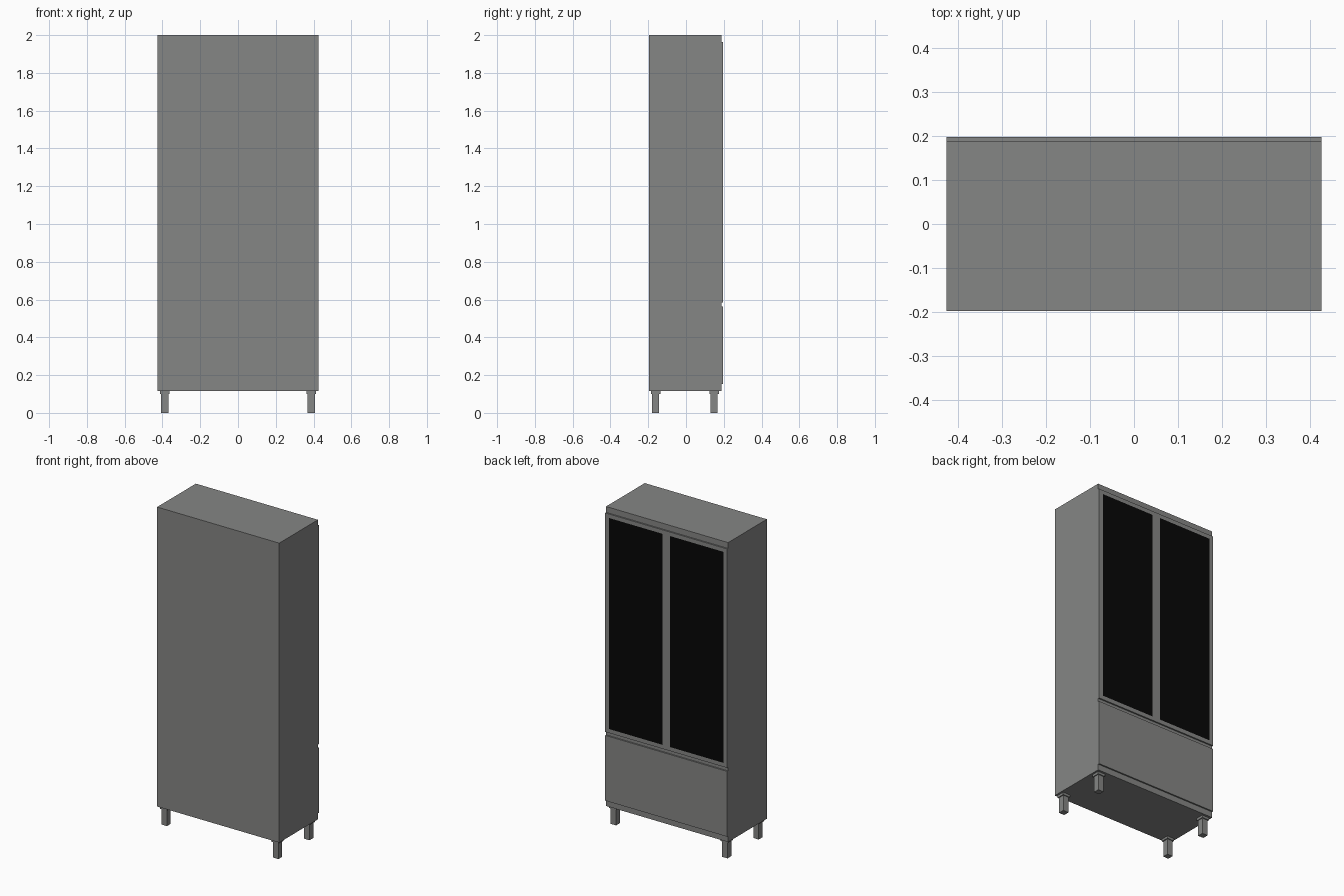
import bpy, bmesh
from mathutils import Vector

if "Cube" in bpy.data.objects:
    bpy.data.objects.remove(bpy.data.objects["Cube"])


def material(name, rgb):
    m = bpy.data.materials.new(name)
    m.diffuse_color = (*rgb, 1)
    m.use_nodes = True
    m.node_tree.nodes["Principled BSDF"].inputs["Base Color"].default_value = m.diffuse_color
    return m


GREY = material("cabinet grey", (0.235, 0.238, 0.233))
BLACK = material("dark glass", (0.002, 0.002, 0.002))


def box(name, x, y, z, cuts_x=(), cuts_z=(), mats=(GREY,)):
    """Box from ranges, optionally sliced along x and z."""
    bm = bmesh.new()
    bmesh.ops.create_cube(bm, size=1)
    for v in bm.verts:
        v.co = Vector([r[0] + (c + 0.5) * (r[1] - r[0]) for c, r in zip(v.co, (x, y, z))])
    for axis, cuts in (((1, 0, 0), cuts_x), ((0, 0, 1), cuts_z)):
        for c in cuts:
            bmesh.ops.bisect_plane(bm, geom=bm.verts[:] + bm.edges[:] + bm.faces[:],
                                   plane_co=Vector(axis) * c, plane_no=axis)
    bm.normal_update()
    me = bpy.data.meshes.new(name)
    bm.to_mesh(me)
    bm.free()
    for m in mats:
        me.materials.append(m)
    ob = bpy.data.objects.new(name, me)
    bpy.context.collection.objects.link(ob)
    return ob


W, BACK, BODY, DOOR = 0.425, -0.197, 0.188, 0.197

# Carcass and drawer front
box("cabinet_body", (-W, W), (BACK, BODY), (0.115, 2.0))
box("drawer_front", (-W, W), (BODY, DOOR), (0.152, 0.563))

# Glazed door pair: the panes are the inner faces on the door side
IN_X, OUT_X, LOW, HIGH = 0.027, 0.398, 0.61, 1.938
doors = box("glazed_doors", (-W, W), (BODY, DOOR), (0.585, 1.963),
            (-OUT_X, -IN_X, IN_X, OUT_X), (LOW, HIGH), (GREY, BLACK))
for f in doors.data.polygons:
    if f.normal.y > 0.9 and IN_X < abs(f.center.x) < OUT_X and LOW < f.center.z < HIGH:
        f.material_index = 1

# Four legs with mounting plates
for sx, side in ((-1, "left"), (1, "right")):
    for cy, end in ((-0.161, "rear"), (0.149, "door_side")):
        cx = sx * 0.388
        for part, h, z in (("leg", 0.019, (0, 0.1)), ("leg_plate", 0.025, (0.1, 0.115))):
            box(f"{end}_{side}_{part}", (cx - h, cx + h), (cy - h, cy + h), z)
